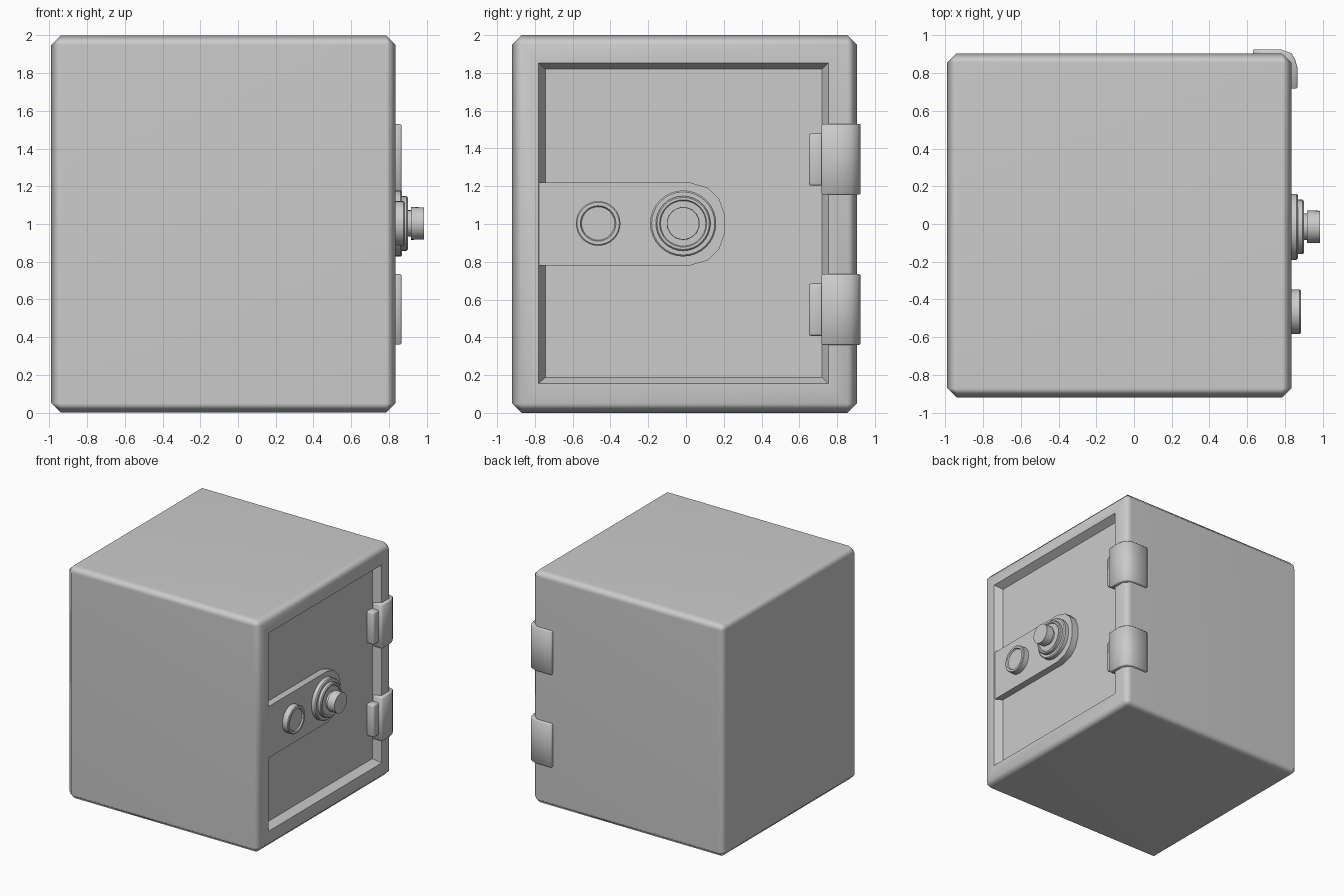
import bpy, bmesh, math

if "Cube" in bpy.data.objects:
    bpy.data.objects.remove(bpy.data.objects["Cube"])

FRONT = 0.835      # x of the door-side face
FLOOR = 0.77       # x of the recessed door panel
DIAL_Z = 1.003


def finish(bm, name, angle=50, weighted=False):
    bmesh.ops.recalc_face_normals(bm, faces=bm.faces)
    mesh = bpy.data.meshes.new(name)
    bm.to_mesh(mesh)
    bm.free()
    ob = bpy.data.objects.new(name, mesh)
    bpy.context.collection.objects.link(ob)
    bpy.ops.object.select_all(action='DESELECT')
    ob.select_set(True)
    bpy.context.view_layer.objects.active = ob
    bpy.ops.object.shade_smooth_by_angle(angle=math.radians(angle))
    if weighted:
        ob.modifiers.new("weighted", 'WEIGHTED_NORMAL').keep_sharp = True
    return ob


def box_bm(lo, hi, bevel=0.0, segments=1):
    bm = bmesh.new()
    bmesh.ops.create_cube(bm, size=1)
    for v in bm.verts:
        v.co = [(a + b) / 2 + c * (b - a) for a, b, c in zip(lo, hi, v.co)]
    if bevel:
        bmesh.ops.bevel(bm, geom=bm.edges[:], offset=bevel, segments=segments,
                        profile=0.5, affect='EDGES')
    return bm


def prism(name, points, direction, bevel=0.0):
    """Extrude a flat outline along a vector."""
    bm = bmesh.new()
    face = bm.faces.new([bm.verts.new(p) for p in points])
    ext = bmesh.ops.extrude_face_region(bm, geom=[face], use_keep_orig=True)
    top = [g for g in ext['geom'] if isinstance(g, bmesh.types.BMVert)]
    bmesh.ops.translate(bm, verts=top, vec=direction)
    bmesh.ops.recalc_face_normals(bm, faces=bm.faces)
    if bevel:
        sharp = [e for e in bm.edges if e.calc_face_angle(0) > 1.2]
        bmesh.ops.bevel(bm, geom=sharp, offset=bevel, segments=1, affect='EDGES')
    return finish(bm, name)


def lathe(name, y, profile, sides=32):
    """Revolve (x, radius) pairs about an axis parallel to x."""
    bm = bmesh.new()
    rings = []
    for x, r in profile:
        rings.append([bm.verts.new((x, y + r * math.cos(2 * math.pi * i / sides),
                                    DIAL_Z + r * math.sin(2 * math.pi * i / sides)))
                      for i in range(sides)])
    for a, b in zip(rings, rings[1:]):
        for i in range(sides):
            j = (i + 1) % sides
            bm.faces.new((a[i], a[j], b[j], b[i]))
    bm.faces.new(rings[0])
    bm.faces.new(rings[-1])
    return finish(bm, name, 40)


def fit(verts, x, y0, y1, z0, z1):
    for v in verts:
        v.co = (x, y0 if v.co.y < 0 else y1, z0 if v.co.z < 1 else z1)


# Safe body: chamfered block with a tapered recess whose floor is the door
bm = box_bm((-0.99, -0.92, 0), (FRONT, 0.905, 2), 0.05)
door = max(bm.faces, key=lambda f: f.calc_center_median().x)
bmesh.ops.inset_region(bm, faces=[door], thickness=0.08)
fit(door.verts, FRONT, -0.78, 0.755, 0.155, 1.853)
bmesh.ops.inset_region(bm, faces=[door], thickness=0.02)
fit(door.verts, FLOOR, -0.745, 0.72, 0.188, 1.82)
finish(bm, "safe_body", weighted=True)

# Lock plate with a faceted round end
half = [(-0.78, 0.22), (0.02, 0.22), (0.115, 0.192), (0.175, 0.135), (0.205, 0.05)]
outline = half + [(y, -h) for y, h in reversed(half)]
prism("lock_plate", [(FLOOR - 0.01, y, 1 + h) for y, h in outline],
      (FRONT - 0.005 - FLOOR + 0.01, 0, 0))

# Combination dial and its knob
lathe("combination_dial", -0.015,
      [(0.80, 0.175), (0.862, 0.175), (0.87, 0.167), (0.87, 0.145), (0.893, 0.145),
       (0.90, 0.138), (0.90, 0.125), (0.893, 0.12), (0.893, 0.02)])
lathe("dial_knob", -0.015,
      [(0.88, 0.07), (0.917, 0.07), (0.917, 0.087), (0.985, 0.085)])

# Key lock: ring with a shallow sunken core
lathe("key_lock", -0.465,
      [(0.80, 0.118), (0.878, 0.118), (0.884, 0.112), (0.884, 0.094), (0.872, 0.088),
       (0.872, 0.02)])

# Hinges: strap wrapped round the corner, plus the knuckle on the door
strap = [(0.63, 0.895), (0.63, 0.925), (0.78, 0.925), (0.835, 0.905), (0.855, 0.87),
         (0.866, 0.83), (0.866, 0.717), (0.775, 0.717), (0.775, 0.77), (0.80, 0.84),
         (0.77, 0.88)]
for place, z in (("lower", 0.547), ("upper", 1.342)):
    prism(place + "_hinge_strap", [(x, y, z - 0.187) for x, y in strap], (0, 0, 0.374), 0.006)
    finish(box_bm((FLOOR - 0.02, 0.65, z - 0.139), (0.832, 0.73, z + 0.137), 0.012, 2),
           place + "_hinge_knuckle")
